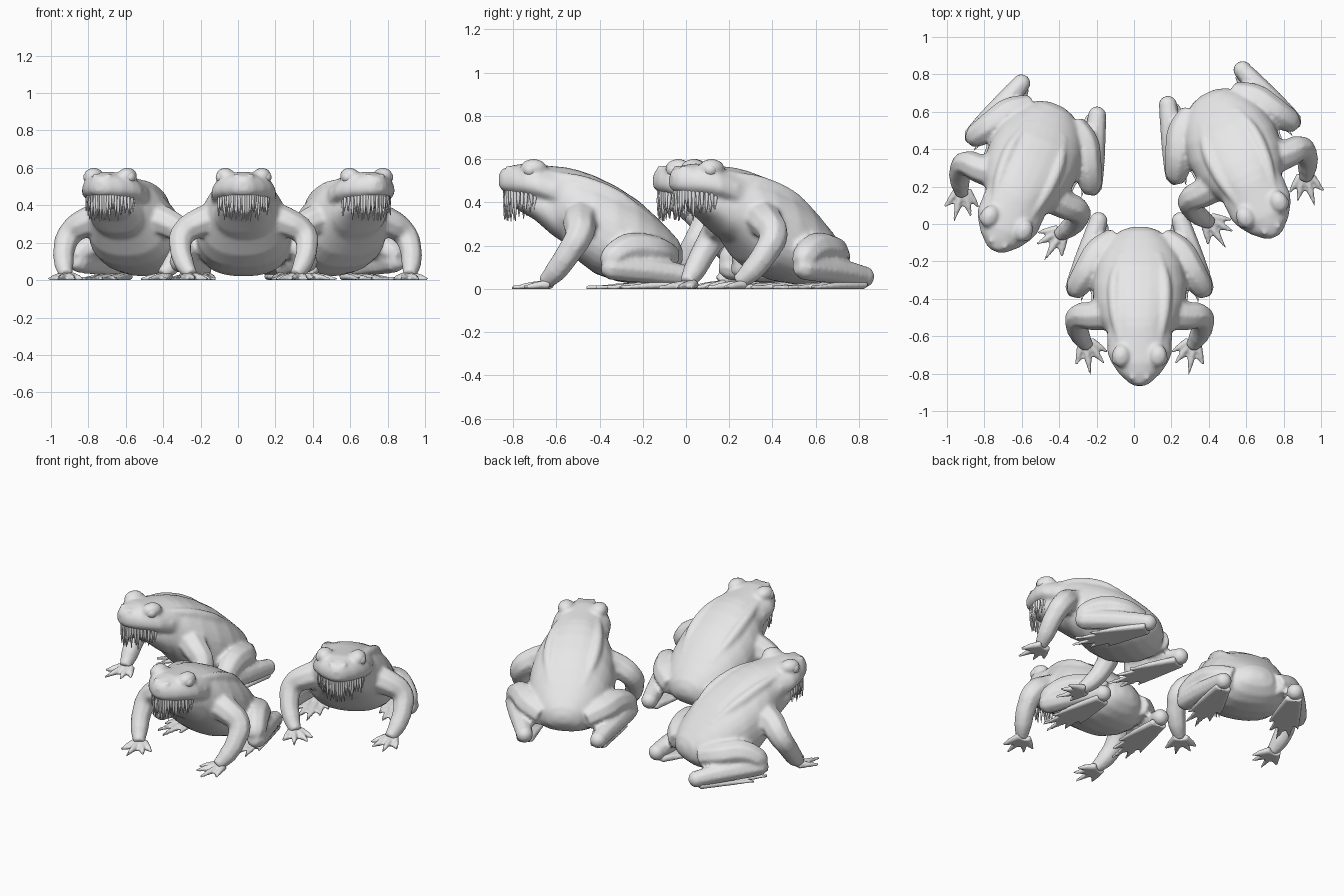
import bpy, bmesh, math, random
from mathutils import Vector, Matrix

random.seed(4)
if "Cube" in bpy.data.objects:
    bpy.data.objects.remove(bpy.data.objects["Cube"])

grey = bpy.data.materials.new("light_grey")
grey.use_nodes = True
grey.diffuse_color = (0.8, 0.8, 0.8, 1)
grey.node_tree.nodes["Principled BSDF"].inputs["Base Color"].default_value = (0.8, 0.8, 0.8, 1)

SIDES = (1, -1)


def loft(bm, rings, n=32, taper=0.12, power=0.85):
    """Skin rounded cross-sections given as (y, half width, bottom, top)."""
    loops = []
    for y, w, zb, zt in rings:
        loop = []
        for i in range(n):
            a = 2 * math.pi * i / n
            c, s = math.cos(a), math.sin(a)
            cx = math.copysign(abs(c) ** power, c)
            sz = math.copysign(abs(s) ** power, s)
            loop.append(bm.verts.new((w * cx * (1 - taper * s), y,
                                      (zb + zt) / 2 + (zt - zb) / 2 * sz)))
        loops.append(loop)
    for a, b in zip(loops, loops[1:]):
        for i in range(n):
            j = (i + 1) % n
            bm.faces.new((a[i], a[j], b[j], b[i]))
    bm.faces.new(loops[0][::-1])
    bm.faces.new(loops[-1])


def tube(bm, points, side=1, steps=8):
    """Tapered tube along a smooth curve through (x, y, z, radius) points."""
    cu = bpy.data.curves.new("path", "CURVE")
    cu.dimensions = "3D"
    cu.bevel_depth = 1
    cu.bevel_resolution = 2
    cu.use_fill_caps = True
    cu.resolution_u = steps
    sp = cu.splines.new("BEZIER")
    sp.bezier_points.add(len(points) - 1)
    for bp, (x, y, z, r) in zip(sp.bezier_points, points):
        bp.co = (x * side, y, z)
        bp.radius = r
        bp.handle_left_type = bp.handle_right_type = "AUTO"
    ob = bpy.data.objects.new("path", cu)
    bpy.context.collection.objects.link(ob)
    me = bpy.data.meshes.new_from_object(ob.evaluated_get(bpy.context.evaluated_depsgraph_get()))
    bm.from_mesh(me)
    bpy.data.objects.remove(ob)
    bpy.data.curves.remove(cu)
    bpy.data.meshes.remove(me)


def ball(bm, at, size, side=1):
    m = Matrix.Translation((at[0] * side, at[1], at[2])) @ Matrix.Diagonal((*size, 1))
    bmesh.ops.create_uvsphere(bm, u_segments=20, v_segments=12, radius=1, matrix=m)


def webbed_foot(bm, heel, tips, side, web, r):
    """Flat sole from a heel edge (two points) to webbed toes, with a tapered toe along each tip."""
    a, b = Vector(heel[0]), Vector(heel[1])
    tips = [Vector(t) for t in tips]
    root = (a + b) / 2
    outline = [b, a]
    for i, tip in enumerate(tips):
        outline.append(tip)
        if i < len(tips) - 1:
            outline.append(root.lerp((tip + tips[i + 1]) / 2, web))
        start = a.lerp(b, (i + 0.5) / len(tips))
        mid = start.lerp(tip, 0.55)
        tube(bm, [(*start, r, r * 1.2), (*mid, r * 0.7, r * 0.85), (*tip, 0.004, 0.006)], side)
    face = bm.faces.new([bm.verts.new((p.x * side, p.y, 0)) for p in outline])
    up = bmesh.ops.extrude_face_region(bm, geom=[face])
    bmesh.ops.translate(bm, vec=(0, 0, 0.016),
                        verts=[v for v in up["geom"] if isinstance(v, bmesh.types.BMVert)])


def finish(bm, name, voxel=0, soften=3):
    for v in bm.verts:
        v.co.z = max(v.co.z, 0)
    bmesh.ops.recalc_face_normals(bm, faces=bm.faces)
    me = bpy.data.meshes.new(name)
    bm.to_mesh(me)
    bm.free()
    if voxel:
        # Fuse overlapping volumes into one soft skin
        ob = bpy.data.objects.new(name, me)
        bpy.context.collection.objects.link(ob)
        rm = ob.modifiers.new("fuse", "REMESH")
        rm.mode = "VOXEL"
        rm.voxel_size = voxel
        sm = ob.modifiers.new("soften", "SMOOTH")
        sm.factor = 0.5
        sm.iterations = soften
        me = bpy.data.meshes.new_from_object(ob.evaluated_get(bpy.context.evaluated_depsgraph_get()))
        bpy.data.objects.remove(ob)
    me.materials.clear()
    me.materials.append(grey)
    for p in me.polygons:
        p.use_smooth = True
        p.material_index = 0
    return me


# Skin: torso, head, jaw and limbs fused together
bm = bmesh.new()
loft(bm, [(-0.25, .12, .30, .54), (-0.16, .175, .23, .565), (-0.08, .22, .13, .55),
          (0, .245, .07, .522), (0.1, .252, .035, .473), (0.2, .237, .02, .408),
          (0.28, .205, .025, .335), (0.34, .16, .05, .275), (0.385, .10, .09, .225),
          (0.405, .04, .13, .18)])
loft(bm, [(-0.445, .025, .475, .53), (-0.43, .055, .455, .555), (-0.38, .108, .44, .572),
          (-0.32, .148, .425, .58), (-0.27, .168, .41, .575), (-0.22, .168, .39, .57),
          (-0.12, .17, .34, .56)], taper=0.22)
loft(bm, [(-0.40, .05, .40, .46), (-0.35, .095, .36, .46), (-0.28, .135, .32, .46),
          (-0.2, .155, .25, .46), (-0.08, .16, .17, .46)], taper=0)
for s in SIDES:
    # Brow bulge, ear drum, nostril and back ridge
    ball(bm, (.098, -.285, .558), (.05, .062, .043), s)
    ball(bm, (.155, -.19, .46), (.02, .03, .03), s)
    ball(bm, (.04, -.40, .56), (.014, .018, .012), s)
    tube(bm, [(.10, -.22, .53, .02), (.13, -.05, .488, .035), (.135, .1, .425, .035),
              (.10, .25, .318, .025)], s)
    # Arm
    tube(bm, [(.12, -.05, .33, .10), (.24, -.07, .305, .08), (.325, -.075, .245, .068),
              (.338, -.12, .17, .06), (.315, -.18, .085, .054), (.28, -.235, .028, .036)], s)
    # Thigh folded over the shin
    tube(bm, [(.12, .34, .14, .07), (.215, .27, .17, .08), (.28, .16, .18, .08),
              (.33, .085, .145, .066), (.345, .055, .11, .045)], s)
    tube(bm, [(.345, .03, .105, .035), (.34, .07, .10, .06), (.29, .23, .085, .06),
              (.238, .38, .066, .055), (.22, .435, .056, .05)], s)
    ball(bm, (.22, .435, .056), (.05, .05, .05), s)
skin = finish(bm, "skin", 0.012)

# Hands and hind feet
bm = bmesh.new()
for s in SIDES:
    webbed_foot(bm, [(.255, -.205), (.315, -.215)],
                [(.17, -.265), (.19, -.325), (.262, -.385), (.34, -.335)], s, 0.5, 0.02)
    webbed_foot(bm, [(.185, .42), (.25, .43)],
                [(.15, .14), (.185, .04), (.25, -.045), (.315, .0), (.335, .11)], s, 0.76, 0.02)
feet = finish(bm, "feet", 0.008, 1)

# Ragged fangs hanging from the upper lip in two rows
bm = bmesh.new()
for row, count in ((0, 23), (1, 18)):
    for i in range(count):
        t = -1 + 2 * i / (count - 1)
        top = Vector((.13 * t, -.418 + .12 * t * t + .022 * row, .465 - .02 * t * t))
        length = random.uniform(.08, .155) * (1 - .2 * t * t)
        tip = top + Vector((random.uniform(-.008, .008), random.uniform(-.008, .012), -length))
        mid = (top + tip) / 2
        tube(bm, [(*top, .0095), (*mid, .008), (*tip, .002)], steps=3)
fangs = finish(bm, "fangs")

# Eyeballs
bm = bmesh.new()
for s in SIDES:
    ball(bm, (.117, -.30, .55), (.032, .034, .032), s)
eyes = finish(bm, "eyes")

# Three animals sharing the same parts
for label, x, y, turn in (("front", .03, -.42, 0), ("right", -.57, .265, -23), ("left", .565, .335, 25)):
    place = Matrix.Translation((x, y, 0)) @ Matrix.Rotation(math.radians(turn), 4, "Z")
    for part, me in (("skin", skin), ("feet", feet), ("fangs", fangs), ("eyes", eyes)):
        ob = bpy.data.objects.new(f"{label}_frog_{part}", me)
        bpy.context.collection.objects.link(ob)
        ob.matrix_world = place
